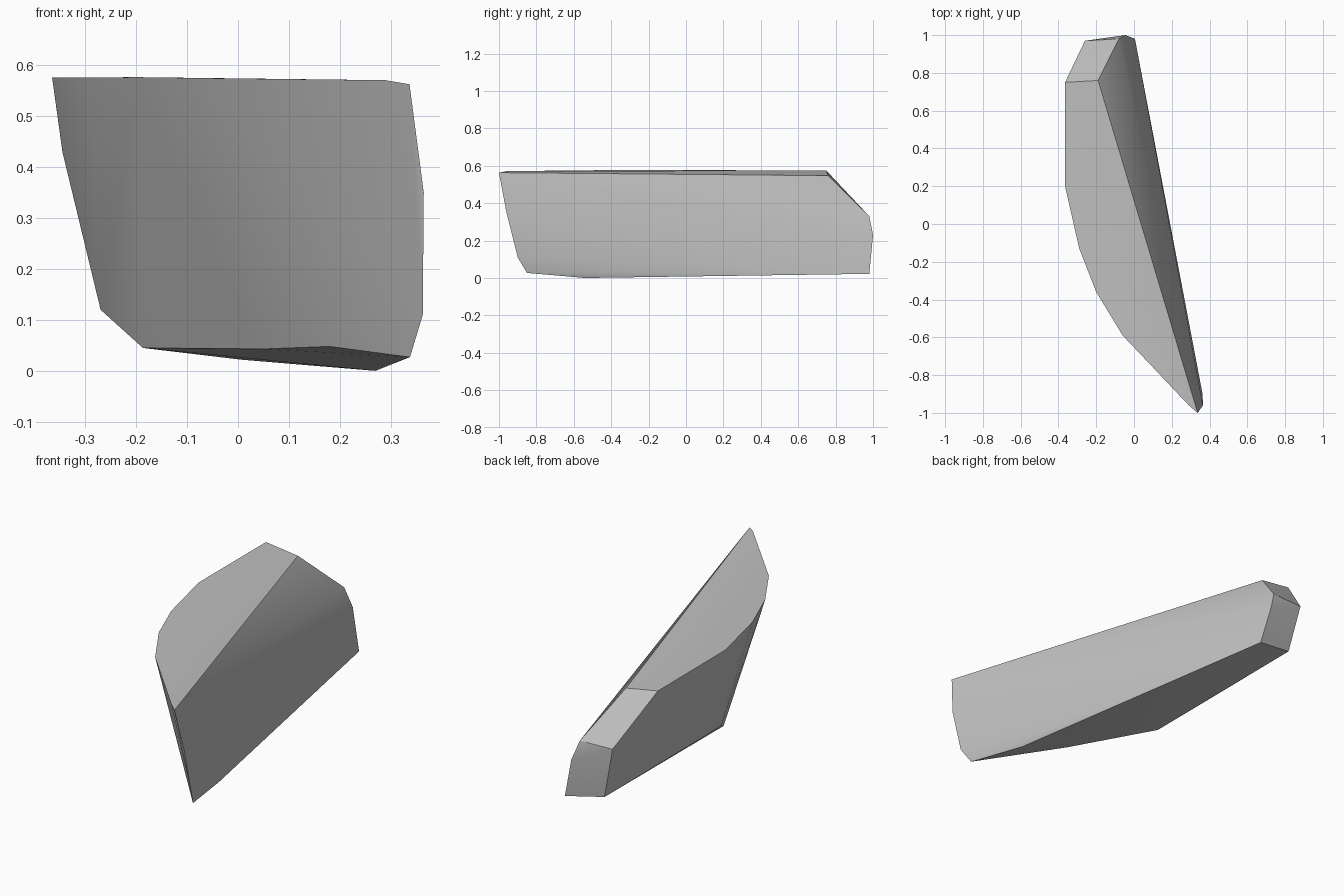
import bpy, bmesh, math

# Remove the startup cube
cube = bpy.data.objects.get("Cube")
if cube:
    bpy.data.objects.remove(cube, do_unlink=True)


def make_material(name, colour):
    material = bpy.data.materials.new(name)
    material.use_nodes = True
    material.diffuse_color = colour
    material.node_tree.nodes["Principled BSDF"].inputs["Base Color"].default_value = colour
    return material


def make_hull(name, sections, material):
    """Wrap a tight convex skin around the given outlines."""
    bm = bmesh.new()
    for outline in sections:
        for corner in outline:
            bm.verts.new(corner)
    result = bmesh.ops.convex_hull(bm, input=bm.verts[:])
    loose = {g for g in result["geom_interior"] + result["geom_unused"]
             if isinstance(g, bmesh.types.BMVert)}
    bmesh.ops.delete(bm, geom=list(loose), context="VERTS")
    # Merge almost flat triangles into clean facets
    bmesh.ops.dissolve_limit(bm, angle_limit=math.radians(2),
                             verts=bm.verts[:], edges=bm.edges[:])
    bmesh.ops.recalc_face_normals(bm, faces=bm.faces[:])
    mesh = bpy.data.meshes.new(name)
    bm.to_mesh(mesh)
    bm.free()
    mesh.materials.append(material)
    obj = bpy.data.objects.new(name, mesh)
    bpy.context.collection.objects.link(obj)
    return obj


# Top rim: straight right edge, curved left edge
top_rim = [(-.19, .76, .547), (-.365, .75, .575), (-.365, .2, .576),
           (-.29, -.13, .576), (-.2, -.36, .577), (-.06, -.59, .575),
           (.29, -.96, .571), (.337, -1, .563)]

# Front nose: narrow edge leaning back towards the base
nose = [(.365, -.96, .35), (.363, -.9, .11), (.338, -.85, .027)]

# Left flank: belly of the curved side
flank = [(-.345, .18, .43), (-.27, .1, .12), (-.18, -.22, .3)]

# Base: shallow keel along the right, raised edge along the left
base = [(.27, -.54, 0), (.005, .98, .022), (-.2, .95, .06),
        (-.187, -.04, .045), (.05, -.46, .043), (.18, -.67, .048)]

# Back end: blunt, with a sloping chamfer above it
back_end = [(-.26, .97, .33), (-.08, .98, .33), (-.045, 1, .23)]

stone = make_material("stone grey", (.53, .53, .53, 1))
shard = make_hull("rock_shard", [top_rim, nose, flank, base, back_end], stone)

# Soft shading across the curved flanks, sharp facet borders
bpy.ops.object.select_all(action="DESELECT")
shard.select_set(True)
bpy.context.view_layer.objects.active = shard
bpy.ops.object.shade_smooth_by_angle(angle=math.radians(30))
